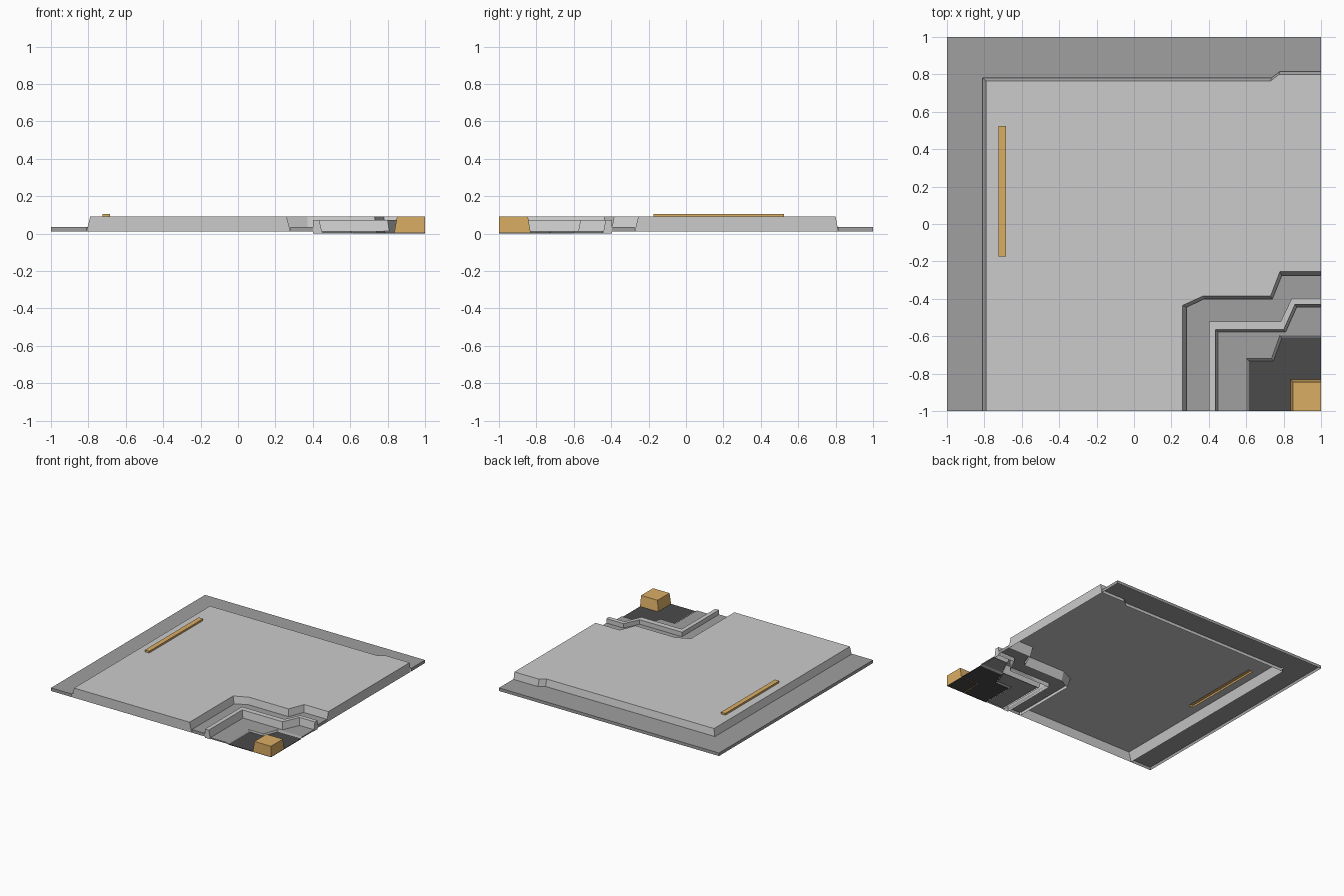
import bpy
from mathutils import Vector
from mathutils.geometry import tessellate_polygon

if "Cube" in bpy.data.objects:
    bpy.data.objects.remove(bpy.data.objects["Cube"])


def material(name, color):
    m = bpy.data.materials.new(name)
    m.diffuse_color = (*color, 1)
    m.use_nodes = True
    m.node_tree.nodes["Principled BSDF"].inputs["Base Color"].default_value = m.diffuse_color
    return m


MID = material("mid_grey", (0.35, 0.35, 0.35))
DARK = material("dark_grey", (0.07, 0.07, 0.07))
WOOD = material("ochre", (0.70, 0.42, 0.13))


def shell(name, top, z_top, z_bot, bottom=None, mat=None, open_edges=(), hole=None):
    """Open-bottomed sheet: a flat top outline with (sloped) skirt walls."""
    bottom = bottom or top
    n = len(top)
    verts = [(x, y, z_top) for x, y in top] + [(x, y, z_bot) for x, y in bottom]
    faces = [(i, n + i, n + (i + 1) % n, (i + 1) % n)
             for i in range(n) if i not in open_edges]
    if hole:
        loops = [[Vector((x, y, 0)) for x, y in top], [Vector((x, y, 0)) for x, y in hole]]
        h0 = len(verts)
        verts += [(x, y, z_top) for x, y in hole]
        for tri in tessellate_polygon(loops):
            tri = [i if i < n else h0 + i - n for i in tri]
            a, b, c = (Vector(verts[i]) for i in tri)
            faces.append(tri if (b - a).cross(c - a).z > 0 else tri[::-1])
    else:
        faces.append(tuple(range(n)))
    me = bpy.data.meshes.new(name)
    me.from_pydata(verts, [], faces)
    if mat:
        me.materials.append(mat)
    ob = bpy.data.objects.new(name, me)
    bpy.context.collection.objects.link(ob)
    return ob


def rect(x0, x1, y0, y1):
    return [(x0, y0), (x1, y0), (x1, y1), (x0, y1)]


# Stepped contours running from the front edge round to the right edge
back_top = [(1, 0.80), (0.775, 0.80), (0.73, 0.765), (-0.79, 0.765), (-0.79, -1)]
back_bot = [(1, 0.815), (0.78, 0.815), (0.735, 0.78), (-0.81, 0.78), (-0.81, -1)]
cut_top = [(0.26, -1), (0.26, -0.435), (0.37, -0.385), (0.73, -0.385), (0.78, -0.255), (1, -0.255)]
cut_bot = [(0.28, -1), (0.28, -0.445), (0.375, -0.40), (0.74, -0.40), (0.79, -0.275), (1, -0.275)]
ridge_out = [(0.40, -1), (0.40, -0.52), (0.785, -0.52), (0.845, -0.395), (1, -0.395)]
ridge_in_top = [(0.435, -1), (0.435, -0.565), (0.80, -0.565), (0.86, -0.43), (1, -0.43)]
ridge_in_bot = [(0.45, -1), (0.45, -0.578), (0.81, -0.578), (0.87, -0.443), (1, -0.443)]
pit_top = [(0.60, -1), (0.60, -0.72), (0.735, -0.72), (0.78, -0.595), (1, -0.595)]
pit_bot = [(0.615, -1), (0.615, -0.732), (0.745, -0.732), (0.79, -0.61), (1, -0.61)]

# Main raised plate, open under the bar
bar = rect(-0.725, -0.685, -0.175, 0.525)
shell("main_plate", back_top + cut_top, 0.09, 0.01, back_bot + cut_bot, hole=bar)

# Lower border along the left and back
shell("border", back_bot[::-1] + [(1, 1), (-1, 1), (-1, -1)], 0.035, 0.01,
      mat=MID, open_edges=(0, 1, 2, 3))

# Ledge, ridge, inner step and pit floor at the cut corner
shell("ledge", ridge_out + cut_bot[::-1], 0.035, 0.01, mat=MID, open_edges=range(5, 10))
shell("ridge", ridge_in_top + ridge_out[::-1], 0.072, 0.0, ridge_in_bot + ridge_out[::-1])
shell("inner_step", pit_top + ridge_in_bot[::-1], 0.014, 0.004,
      pit_bot + ridge_in_bot[::-1], mat=MID, open_edges=range(5, 9))
shell("pit_floor", [(1, -1)] + pit_bot[::-1], 0.005, 0.0, mat=DARK,
      open_edges=range(1, 5))

# Corner block with two sloped sides, and long bar
shell("corner_block", rect(0.85, 1, -1, -0.845), 0.09, 0.0, rect(0.835, 1, -1, -0.83), WOOD)
shell("bar", bar, 0.105, 0.09, mat=WOOD)
